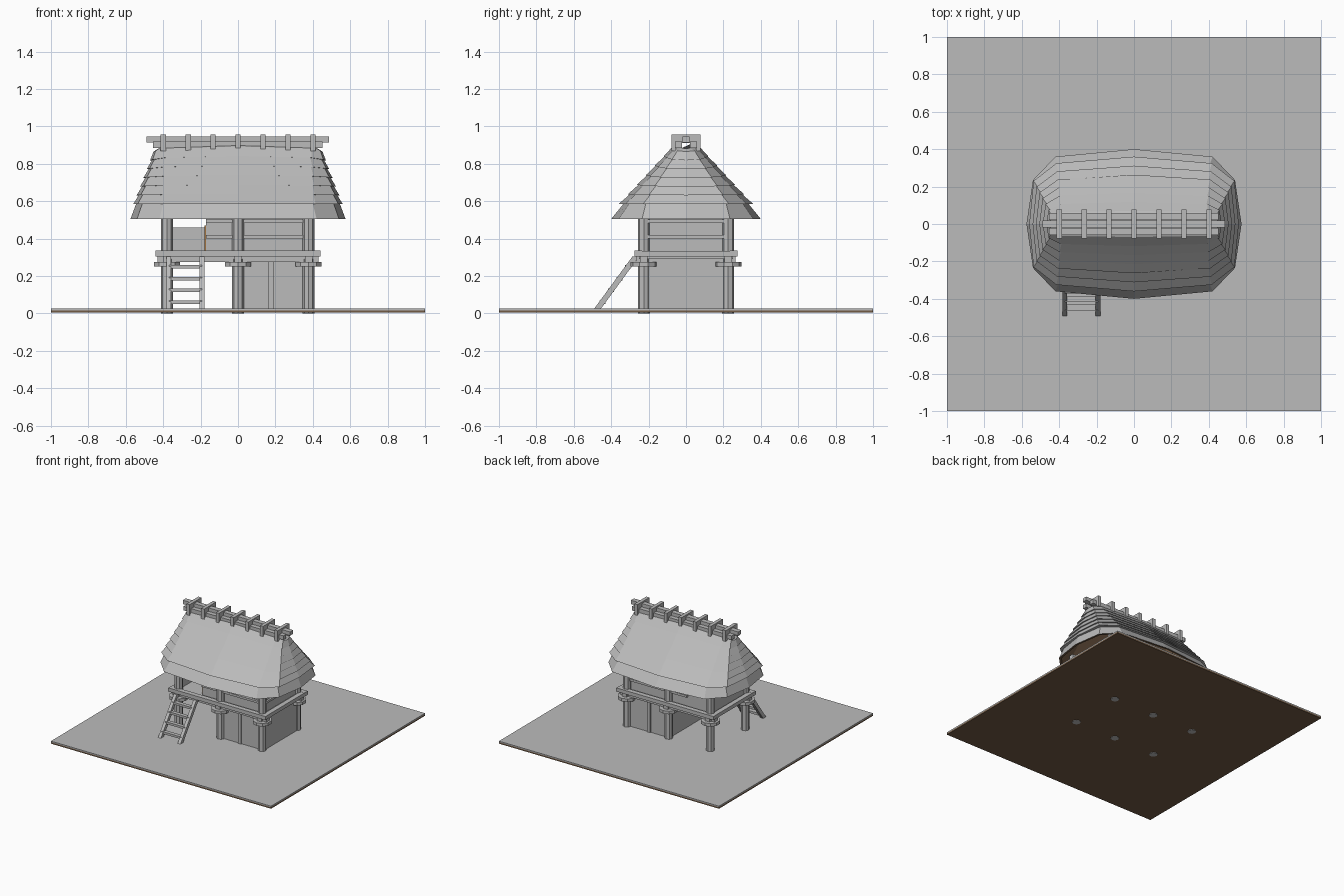
import bpy, bmesh, math
from mathutils import Vector

if "Cube" in bpy.data.objects:
    bpy.data.objects.remove(bpy.data.objects["Cube"])


def material(name, rgb):
    m = bpy.data.materials.new(name)
    m.diffuse_color = (*rgb, 1)
    m.use_nodes = True
    m.node_tree.nodes["Principled BSDF"].inputs["Base Color"].default_value = m.diffuse_color
    return m


GREY = material("plain grey", (0.5, 0.5, 0.5))
BROWN = material("earth brown", (0.17, 0.105, 0.06))
OCHRE = material("ochre wood", (0.35, 0.17, 0.05))


def finish(name, bm, *mats):
    bmesh.ops.recalc_face_normals(bm, faces=bm.faces)
    me = bpy.data.meshes.new(name)
    bm.to_mesh(me)
    bm.free()
    for m in mats:
        me.materials.append(m)
    ob = bpy.data.objects.new(name, me)
    bpy.context.collection.objects.link(ob)
    return ob


def add_box(bm, x0, x1, y0, y1, z0, z1):
    r = bmesh.ops.create_cube(bm, size=1)
    for v in r["verts"]:
        v.co = Vector(((x0 + x1) / 2 + v.co.x * (x1 - x0),
                       (y0 + y1) / 2 + v.co.y * (y1 - y0),
                       (z0 + z1) / 2 + v.co.z * (z1 - z0)))
    return r["verts"]


def boxes(name, items, mat=GREY):
    bm = bmesh.new()
    for b in items:
        add_box(bm, *b)
    return finish(name, bm, mat)


def columns(name, spots, radius, z0, z1, sides):
    bm = bmesh.new()
    for x, y in spots:
        r = bmesh.ops.create_cone(bm, cap_ends=True, segments=sides, radius1=radius,
                                  radius2=radius, depth=z1 - z0)
        bmesh.ops.translate(bm, verts=r["verts"], vec=(x, y, (z0 + z1) / 2))
    return finish(name, bm, GREY)


# Ground slab: earth below, grey surface above
boxes("ground_earth", [(-1, 1, -1, 1, 0.004, 0.016)], BROWN)
boxes("ground_surface", [(-1, 1, -1, 1, 0.016, 0.025)])

# Posts and their round guards
PX, PY = (-0.38, 0, 0.377), 0.225
spots = [(x, y) for x in PX for y in (-PY, PY)]
columns("posts", spots, 0.032, 0, 0.56, 8)
columns("post_guards", spots, 0.073, 0.25, 0.275, 10)

# Raised deck with edge beams
boxes("deck", [(-0.42, 0.42, -0.25, 0.25, 0.29, 0.325)])
deck = []
for s in (-1, 1):
    deck.append((-0.442, 0.442, s * 0.255 - 0.02, s * 0.255 + 0.02, 0.305, 0.335))
    deck.append((-0.43, 0.43, s * 0.225 - 0.02, s * 0.225 + 0.02, 0.275, 0.305))
for x in PX:
    deck.append((x - 0.02, x + 0.02, -0.265, 0.265, 0.272, 0.304))
for s in (-1, 1):
    deck.append((s * 0.42 - 0.02, s * 0.42 + 0.02, -0.272, 0.272, 0.304, 0.334))
boxes("deck_beams", deck)

# Enclosed store under the deck
boxes("store_walls", [
    (0, 0.38, -0.225, -0.21, 0.025, 0.29), (0, 0.38, 0.21, 0.225, 0.025, 0.29),
    (-0.008, 0.008, -0.22, 0.22, 0.025, 0.29), (0.378, 0.393, -0.22, 0.22, 0.025, 0.29)])
boxes("store_battens", [(0.162, 0.19, s * 0.222 - 0.012, s * 0.222 + 0.012, 0.025, 0.29)
                        for s in (-1, 1)])

# Upper room, with a low parapet round the porch
boxes("room_walls", [
    (-0.17, 0.38, -0.215, -0.2, 0.325, 0.56), (-0.17, 0.38, 0.2, 0.215, 0.325, 0.56),
    (0.37, 0.385, -0.21, 0.21, 0.325, 0.56), (-0.17, -0.155, -0.21, 0.21, 0.325, 0.56)])
boxes("porch_parapet", [(-0.38, -0.17, 0.205, 0.22, 0.325, 0.46),
                        (-0.388, -0.373, -0.2, 0.21, 0.325, 0.46)])
rails = []
for z in (0.41, 0.492):
    for s in (-1, 1):
        rails.append((-0.17, 0.38, s * 0.222 - 0.012, s * 0.222 + 0.012, z - 0.009, z + 0.009))
    rails.append((0.375, 0.4, -0.22, 0.22, z - 0.009, z + 0.009))
boxes("wall_rails", rails)
boxes("door", [(-0.179, -0.17, -0.21, -0.04, 0.335, 0.47)], OCHRE)

# Top beams hidden beneath the eaves
boxes("eave_beams", [(-0.43, 0.43, s * PY - 0.02, s * PY + 0.02, 0.535, 0.565)
                     for s in (-1, 1)])

# Thatched roof: quarter outlines mirrored into twelve-sided rings
EAVE = [(0.575, 0, 0.505), (0.54, 0.235, 0.505), (0.42, 0.36, 0.505), (0, 0.4, 0.505)]
SKIRT = [(0.545, 0, 0.585), (0.512, 0.215, 0.585), (0.4, 0.305, 0.585), (0, 0.335, 0.585)]
LOW = [(0.56, 0, 0.585), (0.537, 0.23, 0.585), (0.415, 0.325, 0.585), (0, 0.36, 0.585)]
TOP = [(0.452, 0, 0.865), (0.44, 0.045, 0.87), (0.39, 0.063, 0.882), (0, 0.07, 0.893)]


def mix(a, b, t):
    return [tuple(p + (q - p) * t for p, q in zip(u, v)) for u, v in zip(a, b)]


def adjust(q, sx, sy, dz=0):
    return [(x * sx, y * sy, z + dz) for x, y, z in q]


def ring(bm, q):
    half = q + [(-x, y, z) for x, y, z in q[-2::-1]]
    return [bm.verts.new(p) for p in half + [(x, -y, z) for x, y, z in half[-2:0:-1]]]


bm = bmesh.new()
ROWS = 6
inner = [adjust(TOP, 0.92, 0.6, -0.03), adjust(SKIRT, 0.96, 0.94, -0.015),
         adjust(EAVE, 0.97, 0.96)]
outer = [EAVE, SKIRT]
for k in range(ROWS):
    outer.append(mix(LOW, TOP, k / ROWS))
    last = k == ROWS - 1
    outer.append(adjust(mix(LOW, TOP, (k + 1) / ROWS), 1 if last else 0.98, 1 if last else 0.965))
outer.append(adjust(TOP, 0.95, 0.45, 0.015))
rings = [ring(bm, q) for q in inner + outer]
bm.faces.new(rings[0]).material_index = 1
bm.faces.new(rings[-1])
for i, (a, b) in enumerate(zip(rings, rings[1:])):
    for j in range(12):
        f = bm.faces.new((a[j], a[(j + 1) % 12], b[(j + 1) % 12], b[j]))
        f.material_index = 1 if i < 3 else 0
finish("thatched_roof", bm, GREY, BROWN)

# Ridge pole, side poles and the saddles that clamp them
boxes("ridge_poles", [(-0.488, 0.487, -0.02, 0.02, 0.914, 0.945)] +
      [(-0.455, 0.452, s * 0.04 - 0.018, s * 0.04 + 0.018, 0.885, 0.918) for s in (-1, 1)])
saddles = []
for i in range(7):
    x = -0.4 + i * 0.1335
    saddles.append((x - 0.014, x + 0.014, -0.077, 0.077, 0.912, 0.957))
    for s in (-1, 1):
        saddles.append((x - 0.014, x + 0.014, s * 0.065 - 0.012, s * 0.065 + 0.012, 0.868, 0.914))
boxes("ridge_saddles", saddles)

# Ladder leaning on the deck
bm = bmesh.new()
LX = (-0.37, -0.192)
for x in LX:
    for v in add_box(bm, x - 0.013, x + 0.013, -0.018, 0.018, 0.025, 0.305):
        t = (v.co.z - 0.025) / 0.28
        v.co.y += -0.473 + 0.205 * t
for i in range(4):
    z = 0.06 + i * 0.063
    y = -0.473 + 0.205 * (z - 0.025) / 0.28
    add_box(bm, LX[0], LX[1], y - 0.016, y + 0.016, z - 0.009, z + 0.009)
finish("ladder", bm, GREY)
